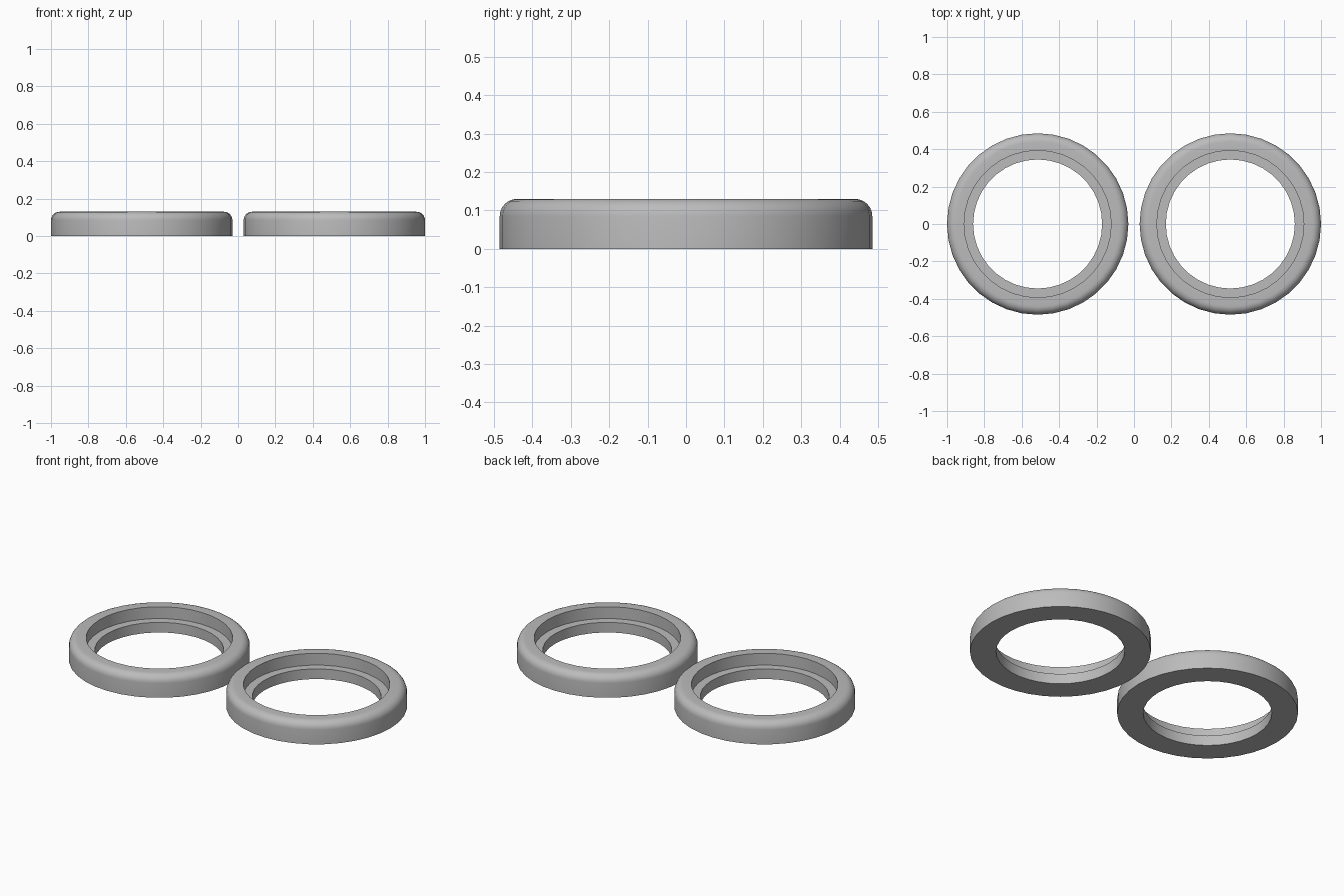
import bpy, bmesh, math
from mathutils import Vector, Matrix

cube = bpy.data.objects.get("Cube")
if cube:
    bpy.data.objects.remove(cube, do_unlink=True)

SEGMENTS = 36
OUTER, RIM, BORE = 0.485, 0.393, 0.345
HEIGHT, LEDGE, FILLET = 0.13, 0.06, 0.045
CENTRE_X = 0.515

grey = bpy.data.materials.new("plain_grey")
grey.use_nodes = True
colour = (0.5, 0.5, 0.5, 1)
grey.diffuse_color = colour
grey.node_tree.nodes["Principled BSDF"].inputs["Base Color"].default_value = colour


def ring_profile():
    """Closed cross-section as (radius, height): stepped bore, rounded outer top edge."""
    points = [(BORE, 0), (OUTER, 0)]
    steps = 6
    for i in range(steps + 1):
        a = math.pi / 2 * i / steps
        points.append((OUTER - FILLET + FILLET * math.cos(a),
                       HEIGHT - FILLET + FILLET * math.sin(a)))
    return points + [(RIM, HEIGHT), (RIM, LEDGE), (BORE, LEDGE)]


def make_ring(name, x):
    bm = bmesh.new()
    loops = []
    for i in range(SEGMENTS):
        turn = Matrix.Rotation(math.tau * i / SEGMENTS, 3, 'Z')
        loops.append([bm.verts.new(turn @ Vector((r, 0, z))) for r, z in ring_profile()])
    count = len(loops[0])
    for i, here in enumerate(loops):
        there = loops[(i + 1) % SEGMENTS]
        for j in range(count):
            k = (j + 1) % count
            bm.faces.new((here[j], there[j], there[k], here[k]))
    bmesh.ops.recalc_face_normals(bm, faces=bm.faces)
    mesh = bpy.data.meshes.new(name)
    bm.to_mesh(mesh)
    bm.free()
    mesh.materials.append(grey)
    ring = bpy.data.objects.new(name, mesh)
    ring.location.x = x
    bpy.context.collection.objects.link(ring)
    bpy.ops.object.select_all(action='DESELECT')
    ring.select_set(True)
    bpy.context.view_layer.objects.active = ring
    bpy.ops.object.shade_smooth_by_angle(angle=math.radians(30))


# Matching pair of stepped rings
make_ring("left_ring", CENTRE_X)
make_ring("right_ring", -CENTRE_X)
